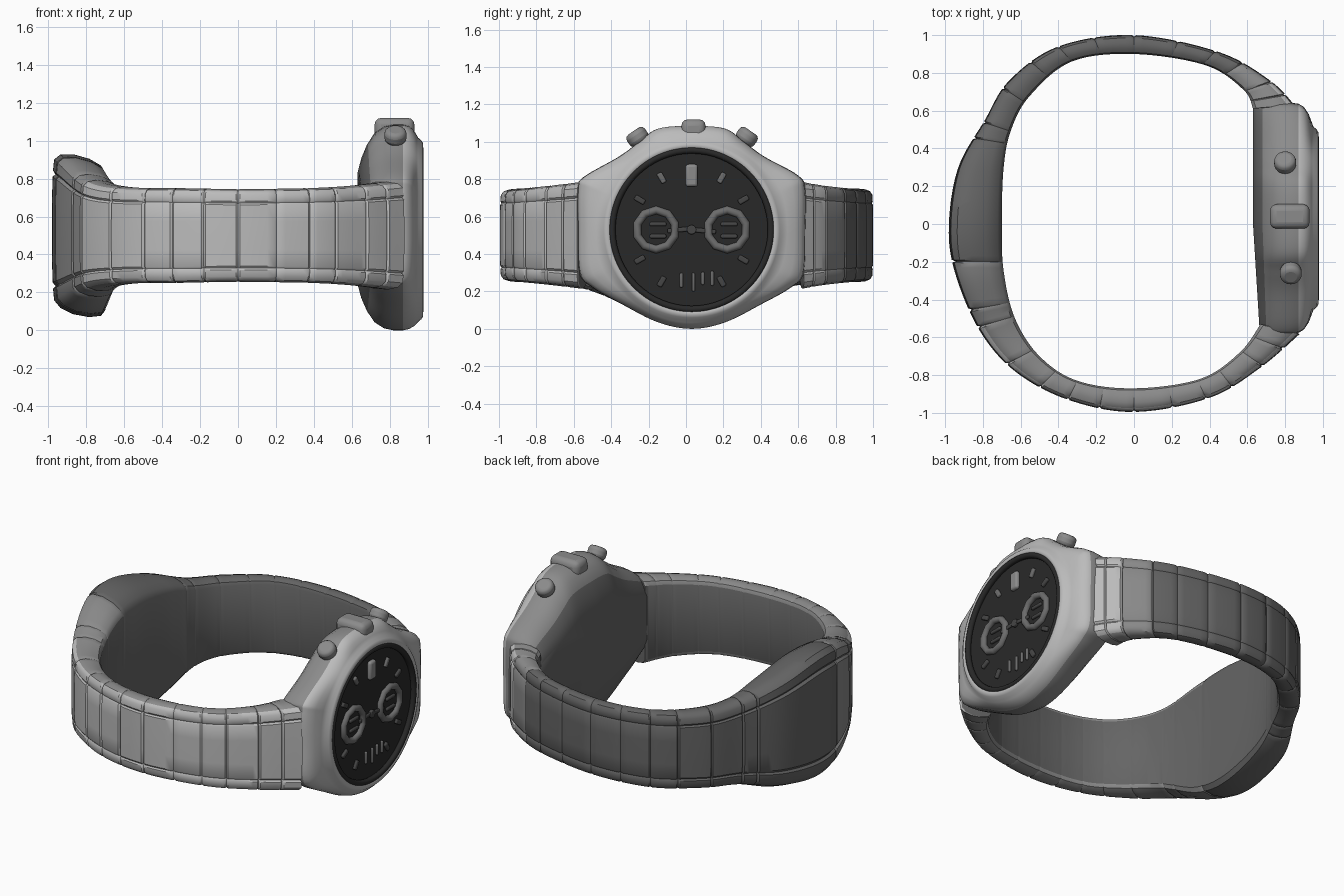
import bpy, bmesh, math
from mathutils import Vector

if "Cube" in bpy.data.objects:
    bpy.data.objects.remove(bpy.data.objects["Cube"])

CY, CZ = 0.03, 0.53          # dial centre

def material(name, v):
    m = bpy.data.materials.new(name)
    m.diffuse_color = (v, v, v, 1)
    m.use_nodes = True
    m.node_tree.nodes["Principled BSDF"].inputs["Base Color"].default_value = m.diffuse_color
    return m

steel = [material("steel_bright", .5), material("steel_mid", .26), material("steel_dark", .13)]
dark = material("dial_dark", .022)
mid = material("dial_detail", .15)
dim = material("dial_detail_dim", .06)

def catmull(p, u, closed=False):
    n = len(p)
    i = int(math.floor(u)) if closed else min(int(u), n - 2)
    t = u - i
    get = (lambda k: Vector(p[k % n])) if closed else (lambda k: Vector(p[max(0, min(n - 1, k))]))
    a, b, c, d = (get(i + k) for k in (-1, 0, 1, 2))
    return 0.5 * (2 * b + (c - a) * t + (2 * a - 5 * b + 4 * c - d) * t**2 + (3 * b - a - 3 * c + d) * t**3)

def smooth(ob, angle=40):
    bpy.ops.object.select_all(action='DESELECT')
    ob.select_set(True)
    bpy.context.view_layer.objects.active = ob
    bpy.ops.object.shade_smooth_by_angle(angle=math.radians(angle))

def loft(name, rings, tone, angle=40):
    """Skin closed rings and cap both ends; tone(ring, point) picks the steel shade."""
    bm = bmesh.new()
    vs = [[bm.verts.new(p) for p in r] for r in rings]
    n = len(vs[0])
    for i, (a, b) in enumerate(zip(vs, vs[1:])):
        for j in range(n):
            f = bm.faces.new((a[j], a[(j + 1) % n], b[(j + 1) % n], b[j]))
            f.material_index = tone(i, j)
    for r in (vs[0], vs[-1]):
        bm.faces.new(r).material_index = 2
    bmesh.ops.recalc_face_normals(bm, faces=bm.faces)
    me = bpy.data.meshes.new(name)
    bm.to_mesh(me)
    bm.free()
    for m in steel:
        me.materials.append(m)
    ob = bpy.data.objects.new(name, me)
    bpy.context.collection.objects.link(ob)
    smooth(ob, angle)
    return ob

def finish(ob, name, mat=None, bevel=0):
    ob.name = name
    if bevel:
        m = ob.modifiers.new("bevel", 'BEVEL')
        m.width, m.segments = bevel, 3
    ob.data.materials.append(mat or steel[1])
    smooth(ob)
    return ob

def cylinder(name, loc, r, depth, rot, mat=None, bevel=0, sides=32):
    bpy.ops.mesh.primitive_cylinder_add(vertices=sides, radius=r, depth=depth, location=loc, rotation=rot)
    return finish(bpy.context.object, name, mat, bevel)

def block(name, loc, size, angle=0, mat=None, bevel=0.008):
    bpy.ops.mesh.primitive_cube_add(size=1, location=loc, rotation=(angle, 0, 0))
    ob = bpy.context.object
    ob.scale = size
    bpy.ops.object.transform_apply(location=False, rotation=False, scale=True)
    return finish(ob, name, mat, bevel)

# Bracelet path: outer x, y, inner x, y, half width
path = [
    (.85, .63, .63, .61, .285), (.72, .76, .58, .71, .265), (.45, .91, .38, .84, .25),
    (0, 1, 0, .90, .245), (-.40, .94, -.33, .86, .25), (-.66, .76, -.55, .68, .255),
    (-.79, .55, -.65, .50, .28), (-.93, .30, -.69, .30, .36), (-.98, 0, -.70, 0, .42),
    (-.95, -.25, -.69, -.25, .395), (-.82, -.56, -.63, -.50, .29), (-.63, -.78, -.50, -.70, .255),
    (-.35, -.93, -.30, -.83, .25), (0, -.995, 0, -.87, .245), (.40, -.92, .35, -.82, .25),
    (.67, -.76, .56, -.68, .265), (.88, -.58, .67, -.53, .285)]
# Link section: depth (0 inner, 1 outer), width; grooves split the three columns
half = [(0, .86), (.08, .94), (.3, .99), (.6, 1), (.84, .96), (.96, .88),
        (.98, .74), (.93, .70), (.99, .66), (1, .3)]
section = half + [(d, -w) for d, w in reversed(half)]

def link(name, u0, u1):
    n = max(5, int((u1 - u0) * 10))
    us = [u0, u0 + .03] + [u0 + .03 + (u1 - u0 - .06) * k / n for k in range(1, n)] + [u1 - .03, u1]
    rings = []
    for k, u in enumerate(us):
        end = k in (0, len(us) - 1)
        ox, oy, ix, iy, w = catmull(path, u)
        t, s = (.93, .985) if end else (1, 1)
        lean = max(0, w - .26) * .4 if ox < 0 else 0      # the wide clasp leans outwards at the top
        rings.append([(ix + (ox - ix) * d * t, iy + (oy - iy) * d * t, .5 + w * q * s + lean * (d - .5))
                      for d, q in section])
    um = (u0 + u1) / 2
    outer = 0 if um > 10.3 or um < .9 else 1 if um < 1.6 or um > 9 else 2
    return loft(name, rings, lambda i, j: outer if 4 <= j <= 14 else 2 if j == 19 else max(1, outer), 35)

seams = [0, .5, .95, 1.6, 2.05, 2.5, 3, 3.5, 4, 4.5, 5.2, 6.05]
for side, us in (("rear", seams), ("front", [16 - s for s in reversed(seams)])):
    for k, (a, b) in enumerate(zip(us, us[1:])):
        link(f"{side}_link_{k + 1}", a, b)

# Folding clasp at the back of the wrist
for name, a, b in (("clasp_bar_rear", 6.05, 6.4), ("clasp_cover", 6.4, 8.8),
                   ("clasp_end", 8.8, 9.65), ("clasp_bar_front", 9.65, 9.95)):
    link(name, a, b)

# Case with bezel: outline in y, z lofted along x and blended to a circle
outline = [(-.58, .52), (-.58, .74), (-.55, .81), (-.36, .92), (-.25, 1.0), (-.15, 1.07), (.03, 1.085),
           (.21, 1.07), (.31, 1.0), (.42, .92), (.60, .82), (.64, .74), (.64, .52), (.63, .30),
           (.56, .22), (.40, .13), (.21, .035), (.03, 0), (-.15, .035), (-.34, .13), (-.50, .22), (-.57, .30)]
pts = [catmull(outline, k / 6, True) for k in range(len(outline) * 6)]
layers = [  # x, y scale, z scale, blend to circle, radius
    (.63, .97, .54, 0, 0), (.65, .98, .68, 0, 0), (.68, .99, .81, 0, 0), (.72, 1, .92, 0, 0),
    (.77, 1, .98, 0, 0), (.82, 1, 1, 0, 0), (.87, .99, 1, 0, 0), (.90, .97, .99, .05, .5),
    (.925, .94, .97, .3, .5), (.94, .92, .95, .75, .495), (.95, .9, .9, 1, .485), (.968, 1, 1, 1, .47),
    (.976, 1, 1, 1, .455), (.974, 1, 1, 1, .44), (.965, 1, 1, 1, .43), (.935, 1, 1, 1, .425)]
rings = []
for k, (x, sy, sz, b, r) in enumerate(layers):
    ring = []
    for p in pts:
        dy, dz = p[0] - CY, p[1] - CZ
        a = math.atan2(dz, dy)
        back = .06 * max(0, -p[0]) * max(0, 1 - k / 5)   # back plate tilts slightly
        ring.append((x + back, CY + dy * sy * (1 - b) + r * math.cos(a) * b,
                     CZ + dz * sz * (1 - b) + r * math.sin(a) * b))
    rings.append(ring)
loft("watch_case", rings, lambda i, j: 2 if i < 2 else 1 if i < 6 else 0 if i < 13 else 1, 50)

# Dial with raised outer ring
XROT = (0, math.pi / 2, 0)
cylinder("dial", (.935, CY, CZ), .435, .022, XROT, dark, sides=64)

def torus(name, y, z, R, r, seg, mat, x=.95):
    bpy.ops.mesh.primitive_torus_add(major_segments=seg, minor_segments=10, major_radius=R, minor_radius=r,
                                     location=(x, y, z), rotation=XROT)
    return finish(bpy.context.object, name, mat)

torus("dial_outer_ring", CY, CZ, .425, .018, 64, dark, .962)

# Subdials with small bars
for name, y in (("left", -.16), ("right", .22)):
    torus(name + "_subdial_ring", y, .53, .105, .022, 10, mid)
    for dz in (-.035, .03):
        block(name + "_subdial_bar", (.95, y + .01, .53 + dz), (.02, .09, .022), 0, dim)
for dy, dz, h in ((-.055, .02, .08), (.01, .01, .1), (.06, .03, .07), (.11, .03, .08)):
    block("lower_subdial_bar", (.95, CY + dy, .24 + dz), (.02, .018, h), 0, mid)

# Hour markers, hands and pivot
for k in (1, 2, 4, 5, 7, 8, 10, 11):
    a = k * math.pi / 6
    block(f"hour_marker_{k}", (.95, CY + .32 * math.sin(a), CZ + .32 * math.cos(a)), (.024, .03, .06), -a,
          mid if k in (1, 11) else dim)
block("top_marker", (.952, CY, .82), (.035, .065, .12), 0, steel[1], .015)
block("hour_hand", (.953, CY - .06, .53), (.014, .14, .025), .1, dim)
block("minute_hand", (.953, CY + .06, .525), (.014, .14, .025), -.1, dim)
cylinder("hand_pivot", (.953, CY, .53), .025, .025, XROT, dim, .005)

# Winding crown
block("crown", (.825, .04, 1.06), (.21, .13, .12), 0, None, .035)

# Chronograph pushers
for name, y, x, s in (("left_pusher", -.225, .83, -1), ("right_pusher", .29, .80, 1)):
    d = Vector((0, s * math.sin(.6), math.cos(.6)))
    base = Vector((x, y, .975))
    cylinder(name + "_stem", base, .04, .12, (-s * .6, 0, 0))
    cylinder(name + "_cap", base + d * .062, .058, .075, (-s * .6, 0, 0), None, .025)
